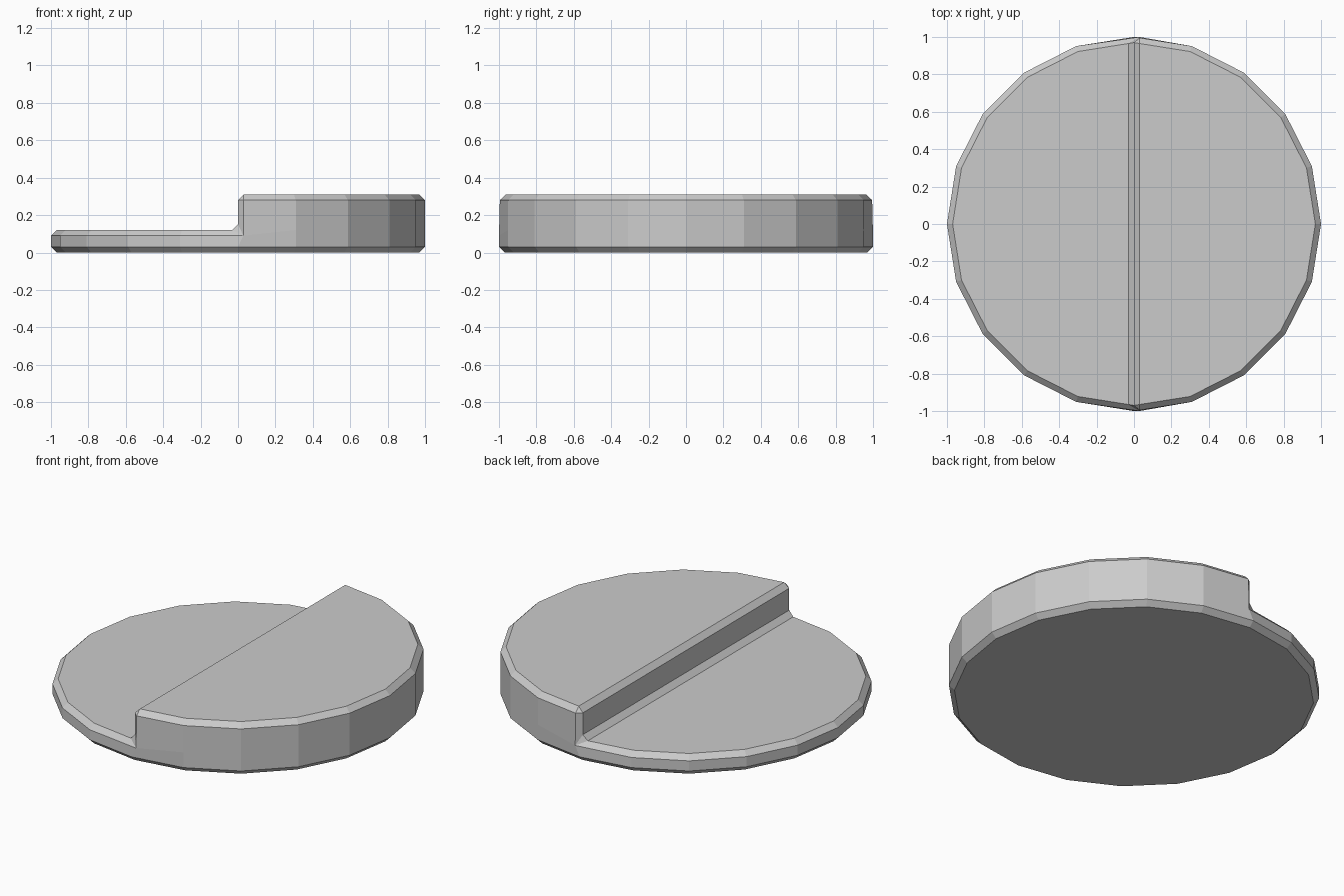
import bpy, bmesh, math
from mathutils import Matrix

if "Cube" in bpy.data.objects:
    bpy.data.objects.remove(bpy.data.objects["Cube"])

LOW, HIGH, SIDES, CHAMFER = 0.12, 0.31, 20, 0.03

# Low-poly disc with fan caps
bm = bmesh.new()
bmesh.ops.create_cone(bm, cap_ends=True, cap_tris=True, segments=SIDES,
                      radius1=1, radius2=1, depth=LOW,
                      matrix=Matrix.Translation((0, 0, LOW / 2)))

# Raise the right half of the top
half = [f for f in bm.faces
        if f.normal.z > 0.9 and f.calc_center_median().x > 0]
res = bmesh.ops.extrude_face_region(bm, geom=half)
for v in res["geom"]:
    if isinstance(v, bmesh.types.BMVert):
        v.co.z = HIGH
bmesh.ops.delete(bm, geom=[f for f in half if f.is_valid], context='FACES_ONLY')
bmesh.ops.recalc_face_normals(bm, faces=bm.faces)

mesh = bpy.data.meshes.new("stepped_disc")
bm.to_mesh(mesh)
bm.free()
disc = bpy.data.objects.new("stepped_disc", mesh)
bpy.context.collection.objects.link(disc)

# Chamfered edges
bev = disc.modifiers.new("chamfer", 'BEVEL')
bev.width = CHAMFER
bev.segments = 1
bev.limit_method = 'ANGLE'
bev.angle_limit = math.radians(30)
